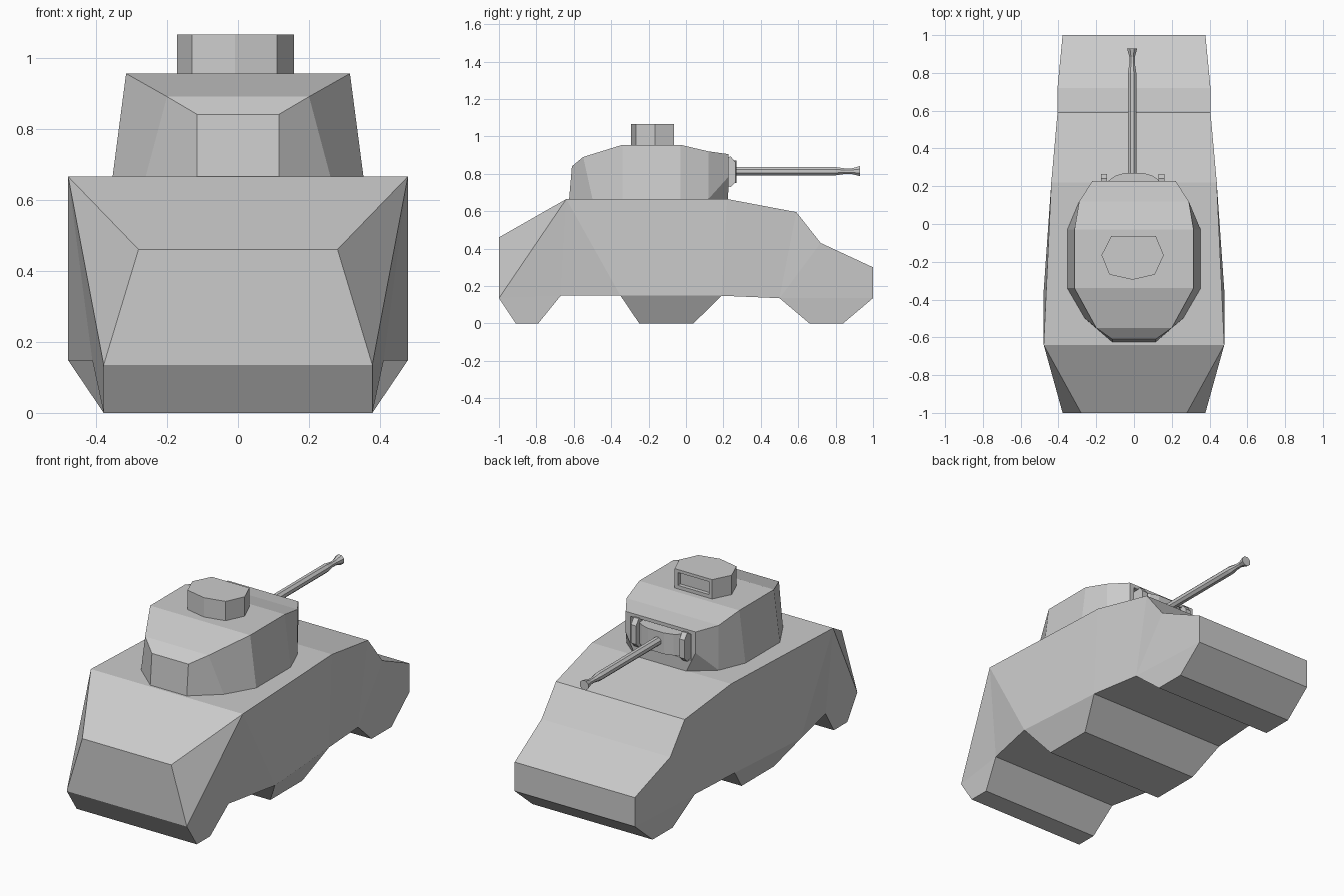
import bpy, bmesh, math
from mathutils import Matrix

if "Cube" in bpy.data.objects:
    bpy.data.objects.remove(bpy.data.objects["Cube"])


def finish(name, bm):
    bmesh.ops.recalc_face_normals(bm, faces=bm.faces[:])
    mesh = bpy.data.meshes.new(name)
    bm.to_mesh(mesh)
    bm.free()
    ob = bpy.data.objects.new(name, mesh)
    bpy.context.collection.objects.link(ob)
    return ob


def mirrored_solid(name, pts, side_faces):
    """Closed outline of (x, y, z) on +x, mirrored and bridged across."""
    bm = bmesh.new()
    r = [bm.verts.new(p) for p in pts]
    l = [bm.verts.new((-x, y, z)) for x, y, z in pts]
    n = len(pts)
    for i in range(n):
        j = (i + 1) % n
        bm.faces.new((r[i], r[j], l[j], l[i]))
    for f in side_faces:
        bm.faces.new([r[i] for i in f])
        bm.faces.new([l[i] for i in reversed(f)])
    return finish(name, bm)


def prism(name, outline, z0, z1):
    bm = bmesh.new()
    lo = [bm.verts.new((x, y, z0)) for x, y in outline]
    hi = [bm.verts.new((x, y, z1)) for x, y in outline]
    bm.faces.new(lo)
    bm.faces.new(hi)
    for i in range(len(lo)):
        j = (i + 1) % len(lo)
        bm.faces.new((lo[i], lo[j], hi[j], hi[i]))
    return finish(name, bm)


def cut_box(ob, x0, x1, y0, y1, z0, z1):
    cutter = prism("cutter", [(x0, y0), (x1, y0), (x1, y1), (x0, y1)], z0, z1)
    cutter.hide_render = True
    mod = ob.modifiers.new("recess", 'BOOLEAN')
    mod.operation = 'DIFFERENCE'
    mod.solver = 'EXACT'
    mod.object = cutter
    bpy.context.view_layer.objects.active = ob
    bpy.ops.object.modifier_apply(modifier=mod.name)
    bpy.data.objects.remove(cutter, do_unlink=True)


# Hull: side outline with a half width at every corner
hull = [(.28, -1, .46), (.478, -.64, .665), (.438, .22, .665), (.405, .59, .595),
        (.405, .72, .43), (.378, 1, .30), (.378, 1, .135), (.378, .84, 0),
        (.378, .66, 0), (.405, .5, .135), (.44, .19, .148), (.378, .04, 0),
        (.378, -.25, 0), (.478, -.35, .148), (.41, -.67, .148),
        (.378, -.79, 0), (.378, -.91, 0), (.378, -1, .135)]
mirrored_solid("hull", hull, [
    (0, 1, 17), (1, 14, 17), (1, 13, 14), (14, 15, 16, 17), (1, 2, 10, 13),
    (10, 11, 12, 13), (2, 3, 9, 10), (3, 4, 9), (4, 5, 6, 9), (6, 7, 8, 9)])

# Turret: base stations, rear plate corner, then roof stations back again
B = .665
turret = [(.115, -.625, B), (.26, -.5, B), (.353, -.34, B), (.353, -.03, B),
          (.29, .12, B), (.16, .225, B), (.22, .228, .785), (.22, .228, .905),
          (.29, .12, .92), (.315, -.03, .955), (.315, -.34, .955),
          (.2, -.55, .89), (.115, -.61, .84)]
turret_ob = mirrored_solid("turret", turret, [
    (0, 1, 11, 12), (1, 2, 10, 11), (2, 3, 9, 10), (3, 4, 8, 9),
    (4, 6, 7, 8), (4, 5, 6)])
cut_box(turret_ob, -.19, .19, .19, .3, .735, .885)

# Gun mantlet: shallow curved plate in the recess
prism("mantlet", [(-.14, .18), (-.14, .225), (-.10, .255), (-.05, .27), (.05, .27),
                  (.10, .255), (.14, .225), (.14, .18)], .75, .87)

# Mantlet side brackets
side = [(.18, .735), (.24, .73), (.265, .755), (.265, .86), (.24, .892), (.18, .885)]
for label, cx in (("left", -.16), ("right", .145)):
    bracket = prism(label + "_mantlet_bracket", side, cx - .016, cx + .016)
    # local (y, z, x) to world axes
    bracket.data.transform(Matrix(((0, 0, 1, 0), (1, 0, 0, 0),
                                   (0, 1, 0, 0), (0, 0, 0, 1))))

# Cupola with a vision slot
cupola = prism("cupola", [(-.12, -.063), (.115, -.063), (.158, -.165), (.11, -.268),
                          (-.008, -.295), (-.13, -.268), (-.172, -.165)], .95, 1.065)
cut_box(cupola, -.1, .095, -.085, 0, .975, 1.048)

# Gun barrel with flared muzzle, turned around its own axis
bm = bmesh.new()
rings = []
for y, rad in ((.24, .024), (.80, .024), (.85, .016), (.885, .016), (.93, .029)):
    rings.append([bm.verts.new((-.01 + rad * math.cos(a), y, .814 + rad * math.sin(a)))
                  for a in (math.tau * (k + .5) / 8 for k in range(8))])
for a, b in zip(rings, rings[1:]):
    for i in range(8):
        j = (i + 1) % 8
        bm.faces.new((a[i], a[j], b[j], b[i]))
bm.faces.new(rings[0])
bm.faces.new(rings[-1])
finish("gun_barrel", bm)
